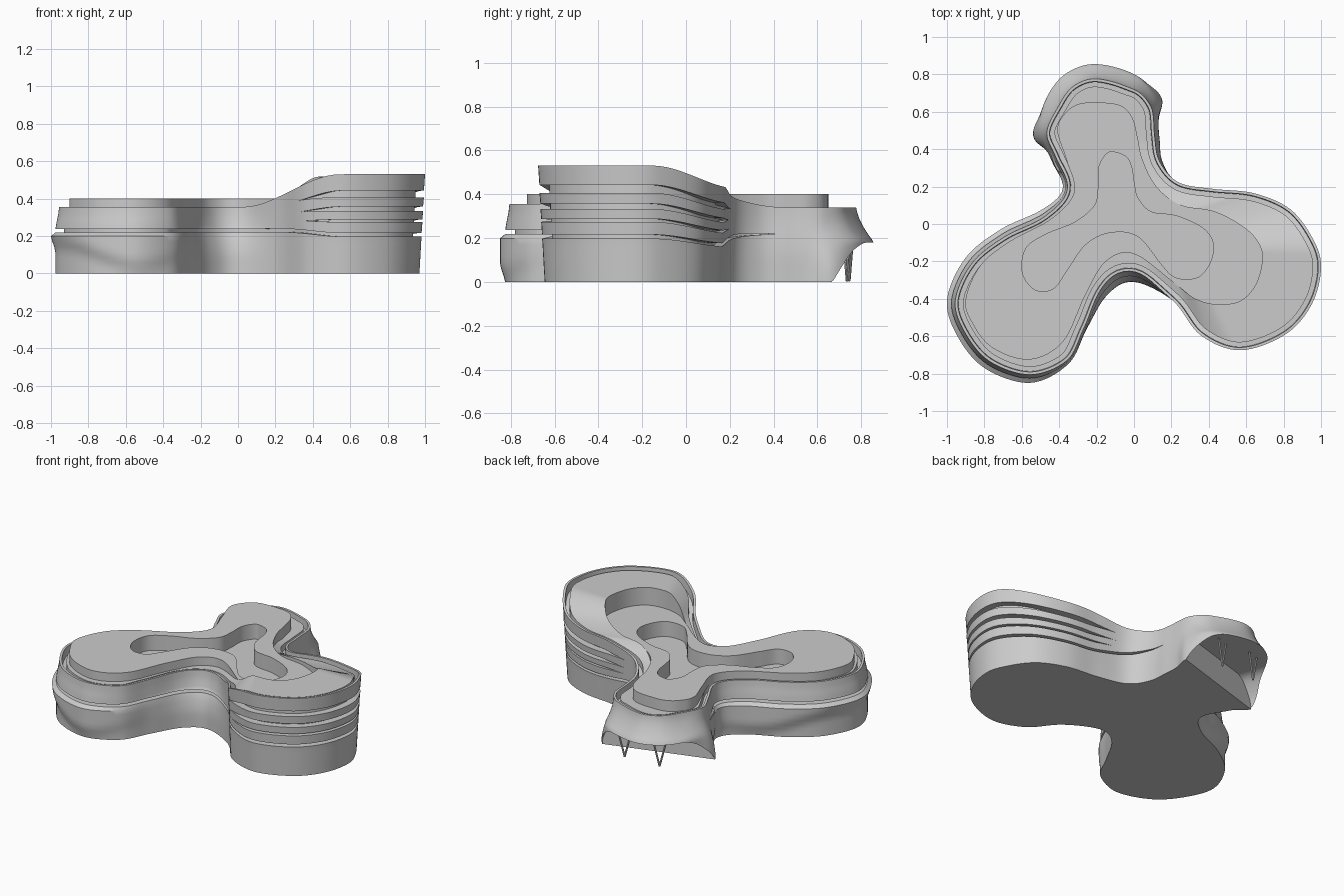
import bpy, bmesh, math
from mathutils import Vector

if "Cube" in bpy.data.objects:
    bpy.data.objects.remove(bpy.data.objects["Cube"])

# Three matching plan curves (same point order): facade line, upper roof edge, courtyard edge
OUTER = [(-.20, .855), (.03, .785), (.125, .64), (.145, .47), (.165, .34), (.25, .235), (.43, .195), (.65, .168),
         (.84, .08), (.96, -.085), (1.0, -.235), (.95, -.43), (.81, -.59), (.57, -.675), (.35, -.6),
         (.2, -.43), (0, -.33), (-.13, -.395), (-.235, -.57), (-.34, -.755), (-.555, -.85), (-.8, -.77),
         (-.95, -.59), (-1, -.4), (-.9, -.18), (-.715, -.03), (-.5, .075), (-.39, .19), (-.45, .34),
         (-.51, .5), (-.475, .66), (-.37, .80)]
ROOF = [(-.2, .65), (-.075, .635), (-.01, .57), (.02, .46), (.045, .345), (.12, .2), (.25, .1), (.43, .065),
        (.59, -.02), (.67, -.11), (.685, -.2), (.65, -.325), (.57, -.41), (.45, -.43), (.33, -.4),
        (.22, -.32), (0, -.16), (-.15, -.2), (-.26, -.38), (-.38, -.63), (-.56, -.725), (-.76, -.66),
        (-.87, -.52), (-.9, -.4), (-.82, -.22), (-.66, -.09), (-.44, .03), (-.32, .17), (-.36, .34),
        (-.41, .5), (-.37, .59), (-.3, .64)]
COURT = [(-.11, .385), (-.06, .37), (-.03, .345), (-.01, .29), (0, .22), (.02, .14), (.09, .065), (.22, .045),
         (.35, -.01), (.41, -.07), (.425, -.14), (.4, -.22), (.35, -.28), (.28, -.295), (.21, -.28),
         (.15, -.22), (.02, -.065), (-.13, -.045), (-.26, -.11), (-.36, -.25), (-.43, -.345), (-.52, -.355),
         (-.58, -.3), (-.6, -.22), (-.57, -.12), (-.46, -.05), (-.315, .01), (-.21, .1), (-.19, .2),
         (-.19, .29), (-.17, .345), (-.14, .38)]


def smooth_loop(pts, sub=8):
    p, n, out = [Vector(q) for q in pts], len(pts), []
    for i in range(n):
        a, b, c, d = (p[(i + k - 1) % n] for k in range(4))
        for s in range(sub):
            t = s / sub
            out.append(.5 * (2 * b + (c - a) * t + (2 * a - 5 * b + 4 * c - d) * t * t
                             + (3 * b - a - 3 * c + d) * t ** 3))
    return out


def step(x, a, b):
    t = min(1, max(0, (x - a) / (b - a)))
    return t * t * (3 - 2 * t)


def mix(a, b, t):
    return a + (b - a) * t


def loft(name, columns, bottom=False, top=False):
    bm = bmesh.new()
    g = [[bm.verts.new(v) for v in col] for col in columns]
    n = len(g)
    for i in range(n):
        a, b = g[i], g[(i + 1) % n]
        for j in range(len(a) - 1):
            bm.faces.new((a[j], a[j + 1], b[j + 1], b[j]))
    if bottom:
        bm.faces.new([c[0] for c in g])
    if top:
        bm.faces.new([c[-1] for c in reversed(g)])
    bmesh.ops.remove_doubles(bm, verts=bm.verts, dist=1e-5)
    me = bpy.data.meshes.new(name)
    bm.to_mesh(me)
    bm.free()
    ob = bpy.data.objects.new(name, me)
    bpy.context.collection.objects.link(ob)
    bpy.ops.object.select_all(action='DESELECT')
    ob.select_set(True)
    bpy.context.view_layer.objects.active = ob
    bpy.ops.object.shade_smooth_by_angle(angle=math.radians(32))
    return ob


outer, roof, court = smooth_loop(OUTER), smooth_loop(ROOF), smooth_loop(COURT)
N = len(outer)
CUT = Vector((.13, .66))                       # entrance glass line
CUT_N = Vector((-.2, .66)).normalized()

facade, ring, upper, yard = [], [], [], []
for i, p in enumerate(outer):
    t = (outer[(i + 1) % N] - outer[i - 1]).normalized()
    nrm = Vector((-t.y, t.x))
    east = step(p.x, .0, .55)
    north = step(p.y, .2, .45)
    west = step(-p.x, .15, .6) * (1 - north)
    valley = math.exp(-((p.x + .05) / .15) ** 2) if p.y < 0 else 0
    east *= 1 - north
    d = (p - CUT).dot(CUT_N) if p.y > .3 else -1
    k = 1 - min(1, max(0, d) / .22)
    zb = .18 * (1 - k * k)                     # canopy arch height
    rise = east * (1 - .6 * step(p.y, -.15, .25))
    zt = .355 + .175 * rise - .015 * north
    crease = .1 + .06 * math.cos((p.x + 1) * 6.6)

    def off(z):
        e = -.03 * (1 - z / .53)
        w = (-.025 * (1 - step(z, crease - .05, crease + .05)) if z < .225
             else mix(-.025, -.045, step(z, .22, .36)))
        tip = step(d, -.05, .2)
        nn = mix(-.01 - .025 * step(z, .1, .36), -.08 * math.sqrt(step(z, .185, .36)), tip)
        rest = max(0, 1 - east - west - north)
        wide = .1 if d > 0 else .06
        spike = .042 * math.exp(-(d / wide) ** 2) * (1 - step(z, .02, .28)) if d > -.5 else 0
        spike *= 1 - step(d, .05, .2)
        return (e * east + w * west + nn * north - .02 * rest + spike
                - .06 * valley * step(z, .08, .36))

    def at(o, z):
        q = p + nrm * o
        return (q.x, q.y, z)

    # footprint, entrance glass and canopy underside
    foot = p + nrm * off(zb)
    if d > 0:
        foot = foot - CUT_N * max(0, (foot - CUT).dot(CUT_N))
    col = [(foot.x, foot.y, 0), (foot.x, foot.y, zb)]
    # wall bands with recessed strip slots
    prev = 0
    for s, (fw, fe, h) in enumerate(((.64, .39, .009), (.72, .53, .007), (.8, .65, .012), (.9, .8, .018))):
        f = mix(fw, fe, east)
        wt = 1 - north if s == 0 else step(p.x, .3, .55) * (1 - north)
        hh, dep = h * wt * (zt - zb) / (.355 + .175 * east), .045 * min(1, wt * 2)
        m = 8 if s == 0 else 2
        for j in range(0 if s == 0 else 1, m):
            z = mix(zb, zt, mix(prev, f, j / m))
            col.append(at(off(z), z))
        z, o = mix(zb, zt, f), off(mix(zb, zt, f))
        col += [at(o, z - hh), at(o - dep, z - hh), at(o - dep, z + hh), at(o, z + hh)]
        prev = f
    # parapet and gutter
    o = off(zt)
    col += [at(o, zt), at(o - .015, zt), at(o - .018, zt - .055), at(o - .045, zt - .055)]
    facade.append(col)

    r, c = roof[i], court[i]
    zr = zt - .012
    ring.append([at(o - .042, zt - .06), at(o - .042, zr), (r.x, r.y, zr), (r.x, r.y, .40)])
    upper.append([(r.x, r.y, .40), (c.x, c.y, .40)])
    yard.append([(c.x, c.y, .40), (c.x, c.y, .30)])

loft("facade", facade, bottom=True)
loft("roof_ring", ring)
loft("upper_roof", upper)
loft("courtyard", yard, top=True)


# V columns under the entrance canopy
def strut(name, a, b, rad=.006):
    a, b = Vector(a), Vector(b)
    bpy.ops.mesh.primitive_cylinder_add(vertices=10, radius=rad, depth=(b - a).length, location=(a + b) / 2)
    ob = bpy.context.object
    ob.name = name
    ob.rotation_euler = (b - a).to_track_quat('Z', 'Y').to_euler()


for n, (x, y) in enumerate(((-.07, .745), (-.32, .735))):
    for s in (-1, 1):
        strut(f"canopy_column_{n}_{'a' if s < 0 else 'b'}", (x, y, .004), (x + s * .04, y + s * .014, .175))
